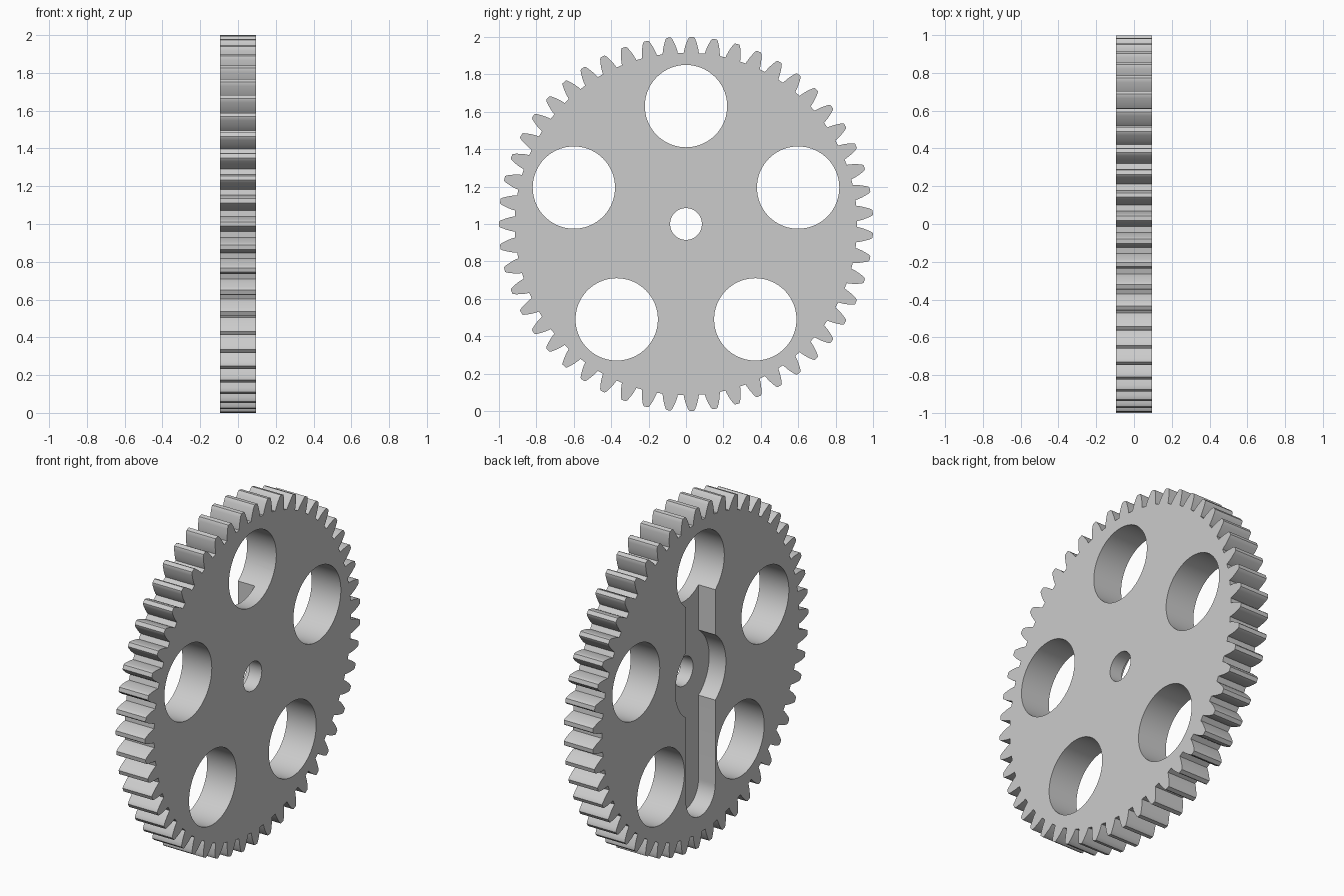
import bpy
import bmesh
from math import acos, cos, pi, sin, sqrt, tan, radians
from mathutils import Vector

TEETH = 51
HALF = 0.095            # half of the gear's thickness
MODULE = 2 / (TEETH + 2)
PITCH_R = TEETH * MODULE / 2
ROOT_R = PITCH_R - 1.25 * MODULE
BASE_R = PITCH_R * cos(radians(20))
FLOOR_X = HALF - 0.19 + 0.109   # floor of the recess on the -x side

cube = bpy.data.objects.get("Cube")
if cube:
    bpy.data.objects.remove(cube, do_unlink=True)

grey = bpy.data.materials.new("plain grey")
grey.use_nodes = True
colour = (0.6, 0.6, 0.6, 1)
grey.diffuse_color = colour
grey.node_tree.nodes["Principled BSDF"].inputs["Base Color"].default_value = colour


def prism(name, outline, x0, x1):
    """Extrude a (y, z) outline along x, about the wheel axis."""
    bm = bmesh.new()
    face = bm.faces.new([bm.verts.new((x0, y, z + 1)) for y, z in outline])
    ext = bmesh.ops.extrude_face_region(bm, geom=[face])
    moved = [v for v in ext["geom"] if isinstance(v, bmesh.types.BMVert)]
    bmesh.ops.translate(bm, verts=moved, vec=Vector((x1 - x0, 0, 0)))
    bmesh.ops.recalc_face_normals(bm, faces=bm.faces)
    mesh = bpy.data.meshes.new(name)
    bm.to_mesh(mesh)
    bm.free()
    obj = bpy.data.objects.new(name, mesh)
    bpy.context.collection.objects.link(obj)
    obj.data.materials.append(grey)
    return obj


def arc(cy, cz, r, start, sweep, steps):
    return [(cy + r * cos(start + sweep * i / steps),
             cz + r * sin(start + sweep * i / steps)) for i in range(steps + 1)]


def circle(cy, cz, r, steps=72):
    return arc(cy, cz, r, 0, 2 * pi, steps)[:-1]


def half_angle(r):
    """Half the angular width of an involute tooth at radius r."""
    a, p = acos(BASE_R / r), radians(20)
    return pi / (2 * TEETH) + (tan(p) - p) - (tan(a) - a)


# Toothed rim outline: one flank, mirrored, repeated round the wheel
flank = [(r, half_angle(r)) for r in
         [ROOT_R + (0.993 - ROOT_R) * i / 6 for i in range(7)]]
flank.append((1.0, half_angle(1.0) * 0.8))
tooth = [(r, -a) for r, a in flank] + [(r, a) for r, a in reversed(flank)]
rim = []
for i in range(TEETH):
    centre = pi + 2 * pi * i / TEETH
    rim += [(r * cos(centre + a), r * sin(centre + a)) for r, a in tooth]
gear = prism("gear_wheel", rim, -HALF, HALF)

# Cutters: axle bore, five round windows, slot and hub recess on one face
cutters = [prism("axle_bore", circle(0, 0, 0.085), -1, 1)]
for i in range(5):
    a = pi / 2 + 2 * pi * i / 5
    cutters.append(prism("window", circle(0.63 * cos(a), 0.63 * sin(a), 0.22), -1, 1))
slot = arc(0, 0.684, 0.136, 0, pi, 24) + arc(0, -0.684, 0.136, pi, pi, 24)
cutters.append(prism("slot", slot, -1, FLOOR_X))
cutters.append(prism("hub_recess", circle(0, 0, 0.235), -1, FLOOR_X))

bpy.context.view_layer.objects.active = gear
for cutter in cutters:
    cutter.hide_render = True
    mod = gear.modifiers.new(cutter.name, "BOOLEAN")
    mod.operation = "DIFFERENCE"
    mod.solver = "EXACT"
    mod.object = cutter
    bpy.ops.object.modifier_apply(modifier=mod.name)
    bpy.data.objects.remove(cutter, do_unlink=True)

# Smooth curved walls, crisp edges
bpy.ops.object.select_all(action="DESELECT")
gear.select_set(True)
bpy.ops.object.shade_smooth_by_angle(angle=radians(25))
